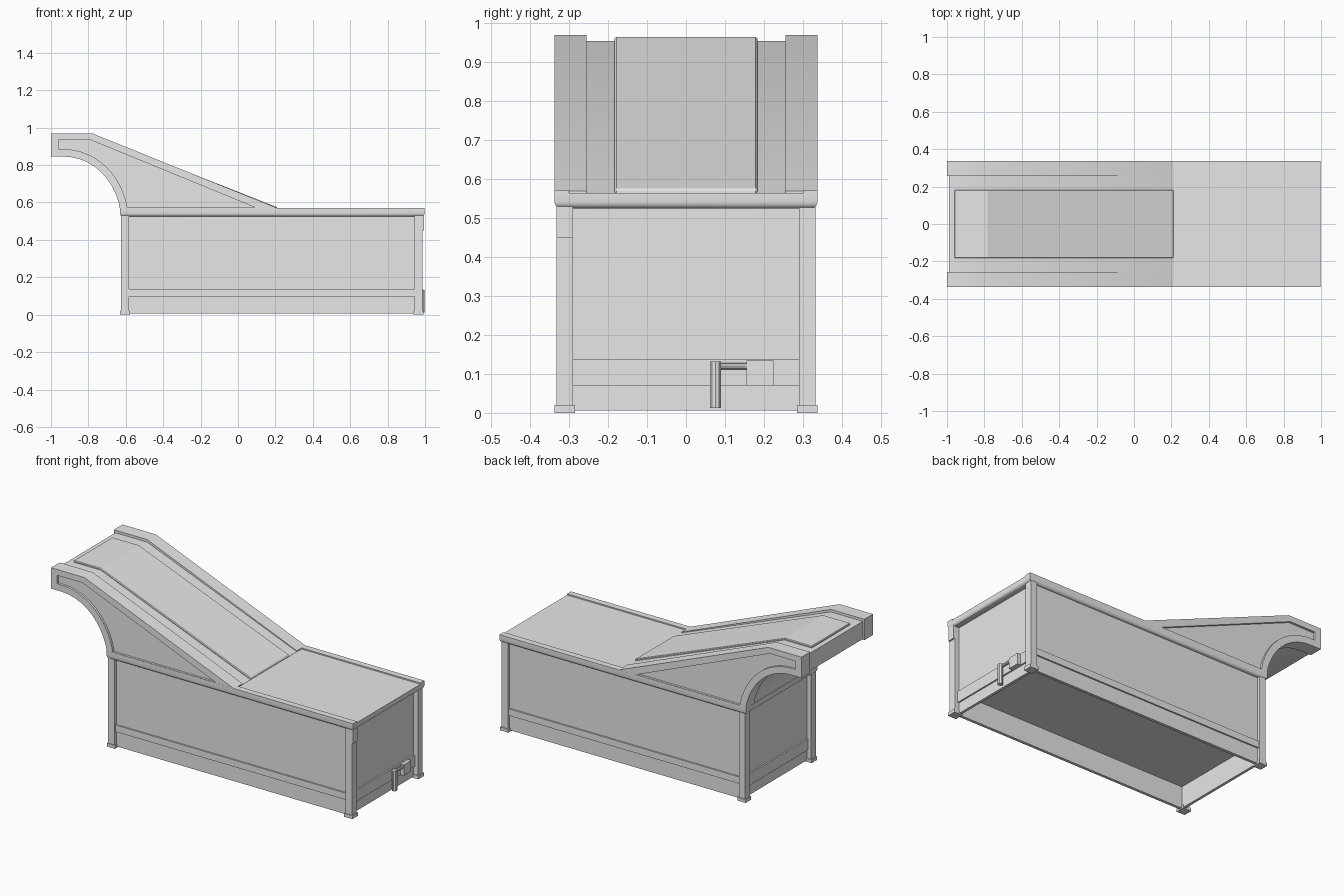
import bpy, bmesh, math

if "Cube" in bpy.data.objects:
    bpy.data.objects.remove(bpy.data.objects["Cube"], do_unlink=True)

grey = bpy.data.materials.new("plain_grey")
grey.use_nodes = True
GREY = (0.8, 0.8, 0.8, 1)
grey.diffuse_color = GREY
for node in grey.node_tree.nodes:
    if node.type == 'BSDF_PRINCIPLED':
        node.inputs["Base Color"].default_value = GREY


def finish(name, bm):
    bmesh.ops.recalc_face_normals(bm, faces=bm.faces)
    mesh = bpy.data.meshes.new(name)
    bm.to_mesh(mesh)
    bm.free()
    mesh.materials.append(grey)
    ob = bpy.data.objects.new(name, mesh)
    bpy.context.collection.objects.link(ob)
    return ob


def activate(ob):
    bpy.ops.object.select_all(action='DESELECT')
    ob.select_set(True)
    bpy.context.view_layer.objects.active = ob


def smooth(ob):
    activate(ob)
    bpy.ops.object.shade_smooth_by_angle(angle=math.radians(35))


def box(name, x0, x1, y0, y1, z0, z1):
    bm = bmesh.new()
    bmesh.ops.create_cube(bm, size=1)
    for v in bm.verts:
        v.co.x = x0 if v.co.x < 0 else x1
        v.co.y = y0 if v.co.y < 0 else y1
        v.co.z = z0 if v.co.z < 0 else z1
    return finish(name, bm)


def prism(name, profile, y0, y1):
    """Extrude an (x, z) outline from y0 to y1."""
    bm = bmesh.new()
    face = bm.faces.new([bm.verts.new((x, y0, z)) for x, z in profile])
    out = bmesh.ops.extrude_face_region(bm, geom=[face])
    for v in out["geom"]:
        if isinstance(v, bmesh.types.BMVert):
            v.co.y = y1
    return finish(name, bm)


def rod(name, a, b, radius):
    curve = bpy.data.curves.new(name, 'CURVE')
    curve.dimensions = '3D'
    curve.bevel_depth = radius
    curve.bevel_resolution = 3
    curve.use_fill_caps = True
    line = curve.splines.new('POLY')
    line.points.add(1)
    line.points[0].co = (*a, 1)
    line.points[1].co = (*b, 1)
    curve.materials.append(grey)
    ob = bpy.data.objects.new(name, curve)
    bpy.context.collection.objects.link(ob)
    activate(ob)
    bpy.ops.object.convert(target='MESH')
    smooth(bpy.context.object)


def arch(grow, z_end, steps=10):
    """Concave underside of the headrest, from the tip down to z_end."""
    a, b = 0.305 + grow, 0.345 + grow
    low = math.asin((z_end - 0.5) / b)
    angles = [math.pi / 2 + (low - math.pi / 2) * i / steps for i in range(steps + 1)]
    return [(-0.93 + a * math.cos(t), 0.5 + b * math.sin(t)) for t in angles]


# Table slab with a rounded lower edge and raised side rims
slab = box("table_slab", -0.632, 0.997, -0.338, 0.338, 0.525, 0.564)
bm = bmesh.new()
bm.from_mesh(slab.data)
lower = [e for e in bm.edges if all(v.co.z < 0.53 for v in e.verts)]
bmesh.ops.bevel(bm, geom=lower, offset=0.018, segments=4, profile=0.5, affect='EDGES')
bm.to_mesh(slab.data)
bm.free()
smooth(slab)
for side, label in ((-1, "front"), (1, "back")):
    ys = sorted((side * 0.3, side * 0.338))
    box(label + "_table_rim", -0.632, 0.997, *ys, 0.56, 0.571)

# Corner posts and feet
for sy, label in ((-1, "front"), (1, "back")):
    for x0, x1, end in ((-0.625, -0.583, "head"), (0.945, 0.987, "foot")):
        ys = sorted((sy * 0.29, sy * 0.333))
        box(f"{label}_{end}_post", x0, x1, *ys, 0.0, 0.53)
        ys = sorted((sy * 0.285, sy * 0.338))
        box(f"{label}_{end}_post_base", x0 - 0.006, x1 + 0.006, *ys, 0.0, 0.02)
box("post_plate", 0.985, 0.995, -0.333, -0.29, 0.45, 0.53)

# Long side panels with lower strips
for sy, label in ((-1, "front"), (1, "back")):
    ys = sorted((sy * 0.3, sy * 0.317))
    box(label + "_panel", -0.6, 0.96, *ys, 0.006, 0.535)
    ys = sorted((sy * 0.3, sy * 0.326))
    box(label + "_strip", -0.6, 0.96, *ys, 0.097, 0.137)

# End panels with lower strips
for x, out, label in ((-0.596, -1, "head"), (0.958, 1, "foot")):
    xs = sorted((x, x - out * 0.016))
    box(label + "_end_panel", *xs, -0.3, 0.3, 0.006, 0.535)
    xs = sorted((x + out * 0.009, x - out * 0.016))
    box(label + "_end_strip", *xs, -0.3, 0.3, 0.07, 0.137)
box("underside", -0.59, 0.95, -0.305, 0.305, 0.135, 0.15)

# Headrest cheeks with a recessed outer field
outline = [(0.21, 0.57), (0.21, 0.55), (-0.6, 0.55)] + arch(0, 0.55)[::-1]
outline += [(-1.0, 0.845), (-1.0, 0.97), (-0.78, 0.97)]
field = [(0.09, 0.574)] + arch(0.04, 0.574)[::-1]
field += [(-0.96, 0.885), (-0.96, 0.935), (-0.79, 0.935)]
for sy, label in ((-1, "front"), (1, "back")):
    cheek = prism(label + "_headrest_cheek", outline, *sorted((sy * 0.256, sy * 0.3375)))
    cutter = prism("field_cutter", field, *sorted((sy * 0.324, sy * 0.36)))
    cutter.hide_render = True
    cut = cheek.modifiers.new("recess", 'BOOLEAN')
    cut.operation = 'DIFFERENCE'
    cut.solver = 'EXACT'
    cut.object = cutter
    activate(cheek)
    bpy.ops.object.modifier_apply(modifier=cut.name)
    bpy.data.objects.remove(cutter, do_unlink=True)
    smooth(cheek)

# Headrest middle, set slightly below the cheeks
middle = [(0.21, 0.565), (0.21, 0.55), (-0.6, 0.55)] + arch(0.004, 0.55)[::-1]
middle += [(-0.99, 0.849), (-0.99, 0.955), (-0.78, 0.955)]
smooth(prism("headrest_middle", middle, -0.258, 0.258))

# Raised pad along the headrest
pad_line = [(-0.96, 0.95), (-0.782, 0.95), (0.21, 0.56)]
pad_top = [(x, z + 0.015) for x, z in pad_line[::-1]]
pad = prism("headrest_pad", pad_line + pad_top, -0.183, 0.183)
edge = pad.modifiers.new("soft_edge", 'BEVEL')
edge.width = 0.004
edge.segments = 1

# Drain tap on the foot end
box("drain_box", 0.95, 0.988, 0.155, 0.225, 0.07, 0.135)
rod("drain_link", (0.978, 0.07, 0.12), (0.978, 0.16, 0.12), 0.009)
rod("drain_spout", (0.982, 0.076, 0.012), (0.982, 0.076, 0.132), 0.015)
